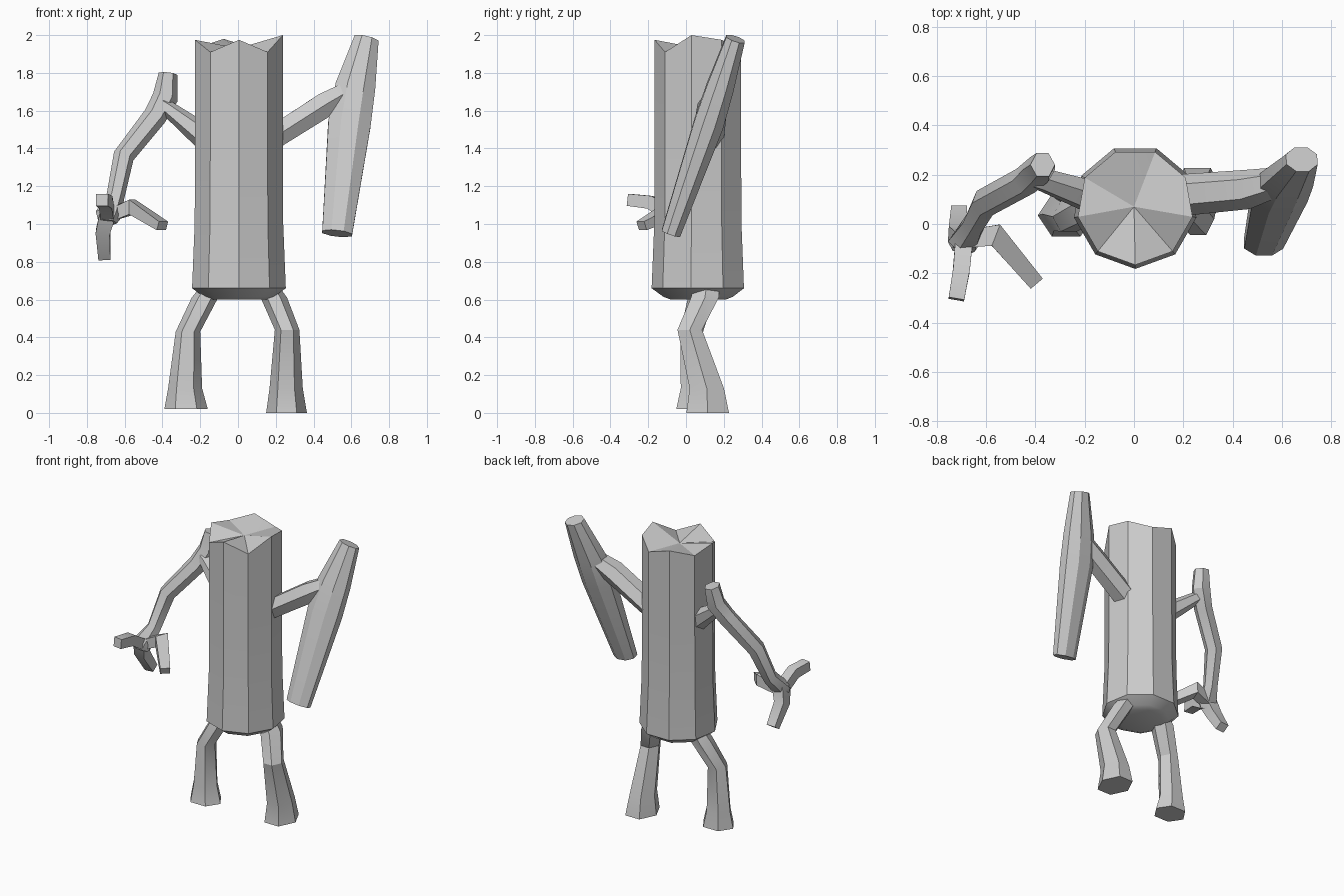
import bpy, bmesh, math
from mathutils import Vector


def loft(name, rings, top_centre=None):
    """Skin a list of equal-length point rings and close both ends."""
    bm = bmesh.new()
    vs = [[bm.verts.new(p) for p in r] for r in rings]
    n = len(vs[0])
    for a, b in zip(vs, vs[1:]):
        for i in range(n):
            j = (i + 1) % n
            bm.faces.new((a[i], a[j], b[j], b[i]))
    bm.faces.new(vs[0][::-1])
    if top_centre:
        c = bm.verts.new(top_centre)
        for i in range(n):
            bm.faces.new((vs[-1][i], vs[-1][(i + 1) % n], c))
    else:
        bm.faces.new(vs[-1])
    bmesh.ops.recalc_face_normals(bm, faces=bm.faces)
    me = bpy.data.meshes.new(name)
    bm.to_mesh(me)
    bm.free()
    ob = bpy.data.objects.new(name, me)
    bpy.context.collection.objects.link(ob)
    bpy.ops.object.select_all(action='DESELECT')
    bpy.context.view_layer.objects.active = ob
    ob.select_set(True)
    bpy.ops.object.shade_smooth_by_angle(angle=math.radians(28))
    return ob


def ellipse(c, u, w, rx, ry, n, phase):
    c = Vector(c)
    return [c + u * rx * math.cos(phase + math.tau * i / n)
            + w * ry * math.sin(phase + math.tau * i / n) for i in range(n)]


def tube(name, path, n=6, ref=(0, 1, 0), phase=0.0):
    """Path of (x, y, z, rx, ry); rings stand across the path."""
    pts = [Vector(p[:3]) for p in path]
    rings = []
    for i, p in enumerate(path):
        t = Vector()
        if i > 0:
            t += (pts[i] - pts[i - 1]).normalized()
        if i < len(pts) - 1:
            t += (pts[i + 1] - pts[i]).normalized()
        t.normalize()
        u = Vector(ref).cross(t).normalized()
        rings.append(ellipse(p[:3], u, t.cross(u), p[3], p[4], n, phase))
    return loft(name, rings)


X, Y, Z = Vector((1, 0, 0)), Vector((0, 1, 0)), Vector((0, 0, 1))

# Nine-sided trunk with rounded base and jagged, dished top
trunk = [ellipse((0.005, 0.07, z), X, Y, r, r, 9, -math.pi / 2)
         for z, r in ((0.60, 0.15), (0.615, 0.19), (0.66, 0.252),
                      (1.0, 0.238), (1.4, 0.236), (1.9, 0.236))]
jag = (1.975, 1.91, 2.0, 1.975, 1.93, 1.98, 1.94, 1.975, 1.91)
for p, z in zip(trunk[-1], jag):
    p.z = z
loft("trunk", trunk, (0.0, 0.07, 1.93))

# Legs: level rings (x, y, z, rx, ry)
legs = {
    "right_leg": ((0.15, 0.11, 0.68, 0.06, 0.08), (0.19, 0.10, 0.61, 0.07, 0.085),
                  (0.26, 0.02, 0.44, 0.065, 0.075), (0.255, 0.11, 0.13, 0.088, 0.105),
                  (0.257, 0.115, 0.0, 0.108, 0.13)),
    "left_leg": ((-0.13, 0.09, 0.68, 0.06, 0.07), (-0.175, 0.08, 0.61, 0.07, 0.08),
                 (-0.265, 0.03, 0.43, 0.065, 0.07), (-0.28, 0.04, 0.13, 0.09, 0.078),
                 (-0.275, 0.035, 0.02, 0.115, 0.1)),
}
for name, path in legs.items():
    loft(name, [ellipse(p[:3], X, Y, p[3], p[4], 6, 0) for p in path])

# Right arm: branch stub carrying a broad broken log
tube("right_branch", [(0.17, 0.115, 1.445, 0.07, 0.085), (0.46, 0.14, 1.63, 0.075, 0.08),
                      (0.58, 0.17, 1.70, 0.06, 0.06)], phase=math.pi / 6)
tube("right_log", [(0.525, -0.08, 0.95, 0.086, 0.055), (0.59, 0.12, 1.53, 0.122, 0.085),
                   (0.62, 0.18, 1.72, 0.115, 0.078), (0.68, 0.262, 1.98, 0.07, 0.055)],
     n=8, phase=math.pi / 8)

# Left arm: branch stub and bent forearm
tube("left_branch", [(-0.17, 0.11, 1.455, 0.07, 0.07), (-0.37, 0.18, 1.61, 0.042, 0.05),
                     (-0.40, 0.19, 1.63, 0.04, 0.05)])
tube("left_forearm", [(-0.37, 0.24, 1.795, 0.05, 0.055), (-0.385, 0.22, 1.67, 0.068, 0.06),
                      (-0.44, 0.175, 1.57, 0.062, 0.06), (-0.605, 0.085, 1.36, 0.056, 0.06),
                      (-0.65, 0.0, 1.14, 0.048, 0.05), (-0.685, -0.07, 1.05, 0.07, 0.055),
                      (-0.69, -0.085, 1.01, 0.05, 0.045)])

# Three square-sided twig fingers
fingers = {
    "inner_finger": ((-0.68, -0.06, 1.045, 0.05, 0.045), (-0.56, -0.045, 1.09, 0.065, 0.055),
                     (-0.40, -0.235, 0.99, 0.045, 0.035)),
    "front_finger": ((-0.69, -0.08, 1.045, 0.05, 0.05), (-0.70, -0.19, 1.115, 0.048, 0.05),
                     (-0.72, -0.305, 1.128, 0.045, 0.045)),
}
for name, path in fingers.items():
    tube(name, path, n=4, ref=Z, phase=math.pi / 4)
tube("lower_finger", [(-0.69, -0.07, 1.05, 0.06, 0.06), (-0.715, -0.04, 0.96, 0.053, 0.05),
                      (-0.708, 0.05, 0.825, 0.045, 0.042)], n=4, phase=math.pi / 4)
